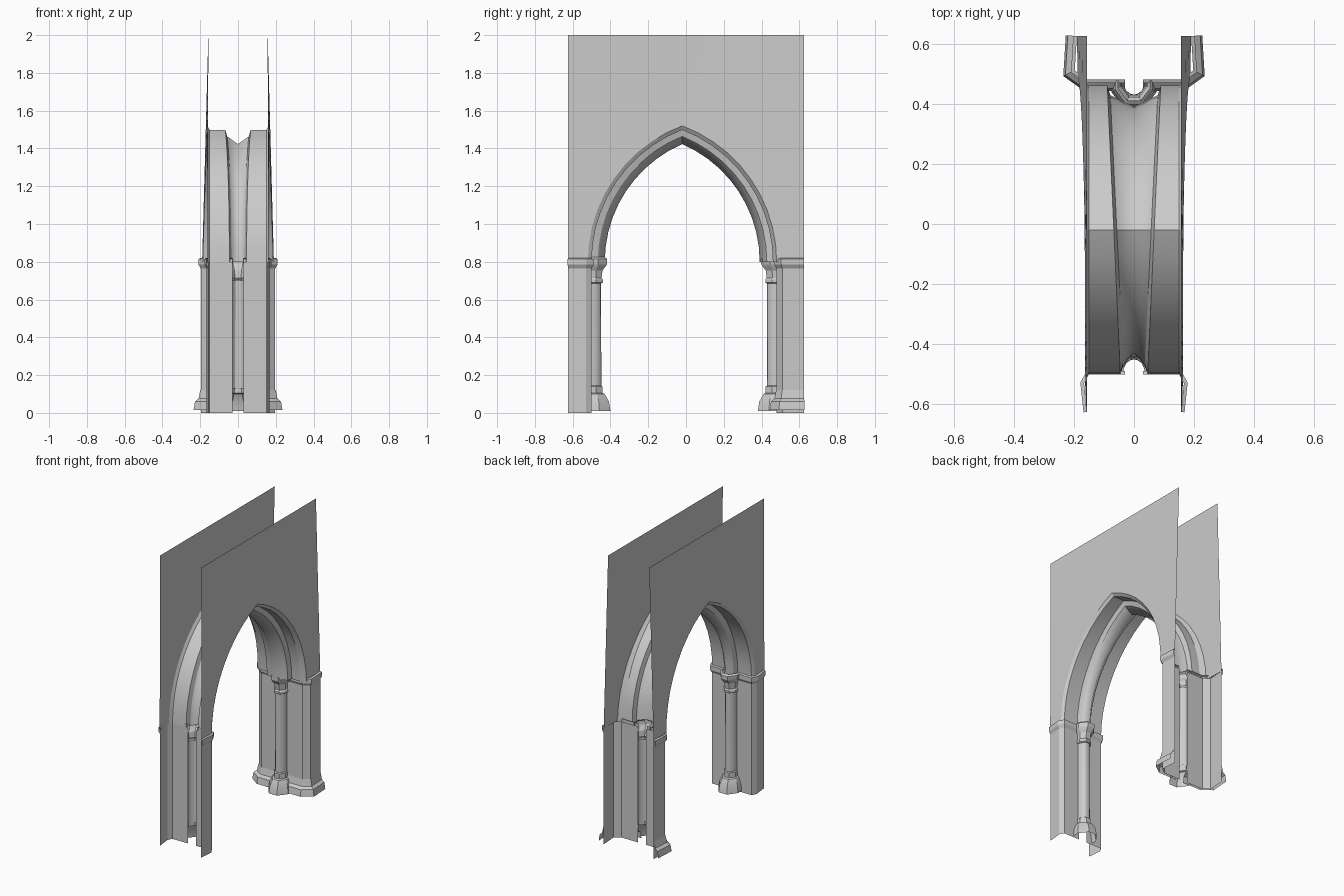
import bpy, bmesh, math
from mathutils import Vector

cube = bpy.data.objects.get("Cube")
if cube:
    bpy.data.objects.remove(cube, do_unlink=True)

stone = bpy.data.materials.new("grey_stone")
stone.use_nodes = True
GREY = (0.6, 0.6, 0.6, 1)
stone.diffuse_color = GREY
stone.node_tree.nodes["Principled BSDF"].inputs["Base Color"].default_value = GREY

SPRING, TOP, HALF_LEN = 0.8, 2.0, 0.625
APEX_Y, HALF_SPAN, RADIUS = -0.02, 0.5, 0.768
SHIFT = RADIUS - HALF_SPAN


def sheet(name, rows, target):
    """Open surface through rows of points, facing the target, mirrored in x."""
    bm = bmesh.new()
    grid = [[bm.verts.new(p) for p in row] for row in rows]
    for a, b in zip(grid, grid[1:]):
        for j in range(len(a) - 1):
            bm.faces.new((a[j], a[j + 1], b[j + 1], b[j]))
    bm.normal_update()
    facing = sum(f.calc_area() * f.normal.dot(Vector(target) - f.calc_center_median())
                 for f in bm.faces)
    if facing < 0:
        bmesh.ops.reverse_faces(bm, faces=bm.faces[:])
    mesh = bpy.data.meshes.new(name)
    bm.to_mesh(mesh)
    bm.free()
    mesh.materials.append(stone)
    obj = bpy.data.objects.new(name, mesh)
    bpy.context.collection.objects.link(obj)
    mirror = obj.modifiers.new("mirror", "MIRROR")
    mirror.use_axis = (True, False, False)
    bpy.ops.object.select_all(action="DESELECT")
    obj.select_set(True)
    bpy.context.view_layer.objects.active = obj
    bpy.ops.object.shade_smooth_by_angle(angle=math.radians(25))
    return obj


def wall_x(y, z):
    """The walls lean out slightly towards the back pier."""
    return 0.157 + 0.03 * min(1, (TOP - z) / 1.2) * (0.6 + 0.8 * y)


def arch(inset, steps=10):
    """Pointed arch, front springing to back springing, as (y, z)."""
    r = RADIUS - inset
    end = math.acos(SHIFT / r)
    half = [(r * math.cos(end * i / steps) - SHIFT, SPRING + r * math.sin(end * i / steps))
            for i in range(steps + 1)]
    return [(APEX_Y - w, z) for w, z in half] + [(APEX_Y + w, z) for w, z in half[-2::-1]]


def moulding(name, path, profile, target):
    """Sweep (offset, z) profile along a plan path, mitred at the corners."""
    pts = [Vector(p) for p in path]
    toward = -1 if pts[0].y > 0 else 1
    normals = []
    for a, b in zip(pts, pts[1:]):
        d = (b - a).normalized()
        normals.append(Vector((-d.y, d.x)) * -toward)
    rows = []
    for off, z in profile:
        row = []
        for i, p in enumerate(pts):
            n = normals[max(i - 1, 0)] + normals[min(i, len(normals) - 1)]
            q = p + n * (2 * off / n.length_squared)
            row.append((q.x, q.y, z))
        rows.append(row)
    return sheet(name, rows, target)


# Wall sheets above the springing line
edge = [(-HALF_LEN, SPRING)] + arch(0) + [(HALF_LEN, SPRING)]
wall_rows = []
for y, z in edge:
    heights = [z + (TOP - z) * k / 4 for k in range(5)]
    wall_rows.append([(wall_x(y, h), y, h) for h in heights])
sheet("side_walls", wall_rows, (5, 0, 1))

# Arch soffit with splayed edges, and the hanging pointed rib
outer, soffit, fillet, tip = arch(0), arch(0.02), arch(0.052), arch(0.09)


def rib_width(y):
    return 0.068 + 0.045 * y


sheet("arch_soffit",
      [[(wall_x(*o), *o), (0.15, *s), (rib_width(s[0]), *s)]
       for o, s in zip(outer, soffit)], (0, 0, SPRING))
sheet("arch_rib",
      [[(rib_width(s[0]), *s), (rib_width(s[0]) - 0.01, *f), (0, *t)]
       for s, f, t in zip(soffit, fillet, tip)], (0, 0, SPRING))

# Piers with their impost mouldings; plan paths run from wall end to column
front_path = [(0.156, -HALF_LEN), (0.166, -0.53), (0.15, -0.5), (0.03, -0.5)]
back_path = [(0.19, HALF_LEN), (0.197, 0.51), (0.155, 0.48), (0.03, 0.48)]
IMPOST = [(0, 0.765), (0.012, 0.785), (0.012, 0.815), (0, 0.82)]
for label, path in (("front", front_path), ("back", back_path)):
    target = (0.6, 0, 0.4)
    moulding(label + "_pier", path, [(0, 0), (0, SPRING)], target)
    moulding(label + "_impost", path, IMPOST, target)

# Flared plinth round the back pier
PLINTH = [(0.037, 0.015), (0.03, 0.06), (0.012, 0.075), (0.003, 0.12)]
moulding("back_plinth", back_path, PLINTH, (0.6, 0, 0.4))

# Engaged columns: round shaft between octagonal base and capital
C = math.cos(math.radians(22.5))
ROUND = [(a, 1) for a in (0, 22.5, 45, 67.5, 90)]
OCTAGON = [(0, 1), (22.5, 1 / C), (67.5, 1 / C), (90, 1)]
SHAFT = [(0.052, 0.13), (0.05, 0.7)]
BASE = [(0.1, 0.01), (0.092, 0.06), (0.07, 0.1), (0.058, 0.105), (0.058, 0.14), (0.05, 0.145)]
CAPITAL = [(0.05, 0.685), (0.06, 0.69), (0.06, 0.705), (0.053, 0.715), (0.058, 0.755),
           (0.078, 0.78), (0.083, 0.79), (0.083, 0.815), (0.07, 0.825)]
for label, y0 in (("front", -0.5), ("back", 0.48)):
    side = math.copysign(1, y0)
    for part, profile, section in (("shaft", SHAFT, ROUND), ("base", BASE, OCTAGON),
                                   ("capital", CAPITAL, OCTAGON)):
        rows = [[(0.75 * r * k * math.cos(math.radians(a)) * (a < 90),
                  y0 - side * r * k * math.sin(math.radians(a)), z)
                 for a, k in section] for r, z in profile]
        sheet(f"{label}_column_{part}", rows, (2, -side * 2, 0.4))
